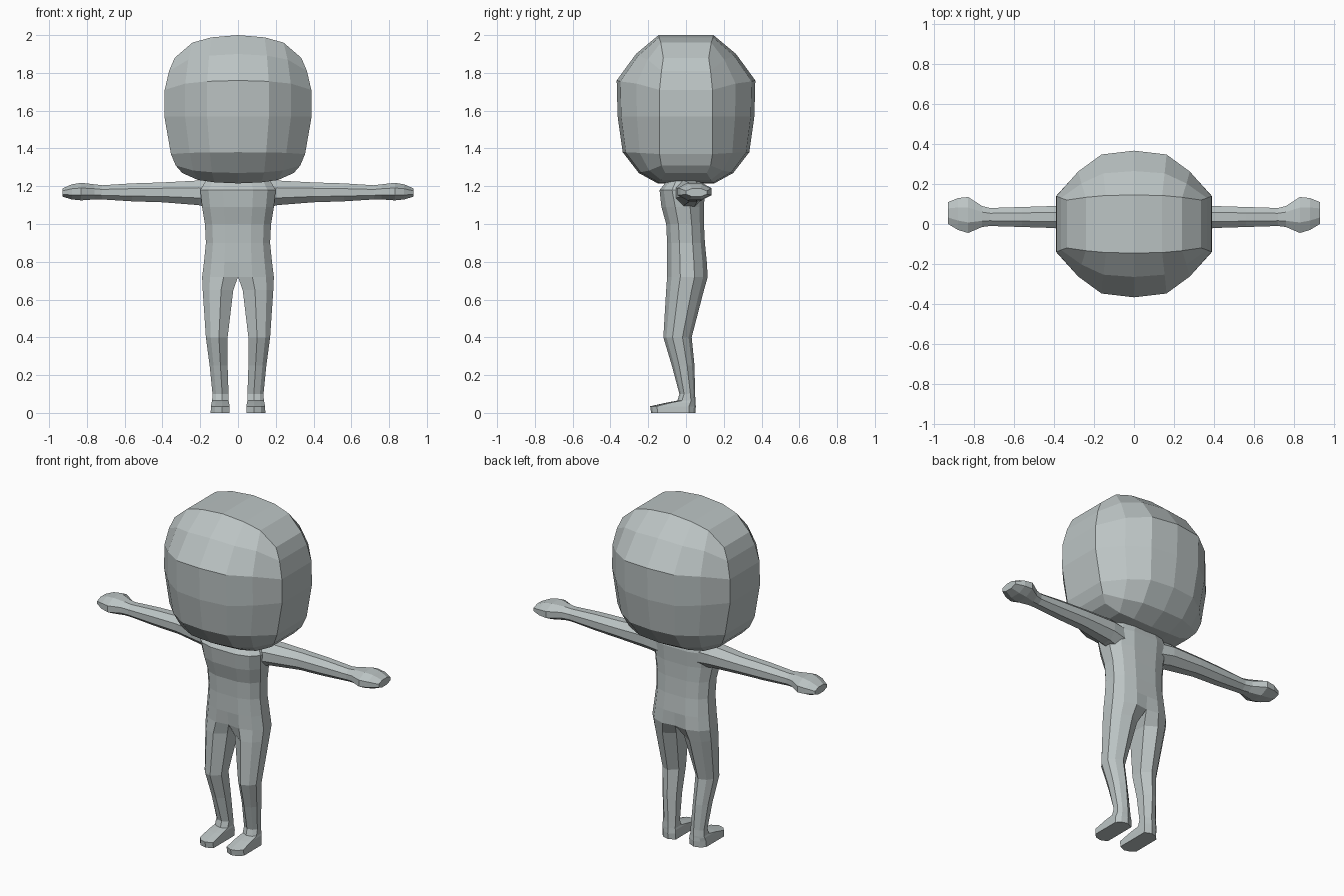
import bpy
import bmesh
import math

cube = bpy.data.objects.get("Cube")
if cube:
    bpy.data.objects.remove(cube, do_unlink=True)

clay = bpy.data.materials.new("pale grey")
clay.use_nodes = True
colour = (0.50, 0.55, 0.55, 1)
clay.diffuse_color = colour
clay.node_tree.nodes["Principled BSDF"].inputs["Base Color"].default_value = colour


def loft(name, rings, cap_start, cap_end):
    """Skin a list of closed rings, cap with strips of quads, mirror across x."""
    bm = bmesh.new()
    rows = [[bm.verts.new(p) for p in ring] for ring in rings]
    n = len(rows[0])
    for a, b in zip(rows, rows[1:]):
        for j in range(n):
            k = (j + 1) % n
            quad = (a[j], a[k], b[k], b[j])
            # The inner wall on the mirror plane is left open
            if any(v.co.x > 0.001 for v in quad):
                bm.faces.new(quad)
    for row, wanted in ((rows[0], cap_start), (rows[-1], cap_end)):
        if wanted:
            for j in range(n // 2 - 1):
                bm.faces.new((row[j], row[j + 1], row[n - 2 - j], row[n - 1 - j]))
    bmesh.ops.recalc_face_normals(bm, faces=bm.faces)
    # Make sure the open half shell faces outward
    mid = sum((v.co.x for v in bm.verts)) / len(bm.verts)
    outer = max(bm.faces, key=lambda f: f.calc_center_median().x)
    if outer.normal.x < 0 and outer.calc_center_median().x > mid:
        bmesh.ops.reverse_faces(bm, faces=bm.faces)
    mesh = bpy.data.meshes.new(name)
    bm.to_mesh(mesh)
    bm.free()
    mesh.materials.append(clay)
    obj = bpy.data.objects.new(name, mesh)
    bpy.context.collection.objects.link(obj)
    mirror = obj.modifiers.new("mirror", "MIRROR")
    mirror.use_clip = True
    mirror.merge_threshold = 0.002
    return obj


def mix(a, b, t):
    return a + (b - a) * t


# Head: side profile (y, z) at the middle, and (x, y, z) at the flat cheek
middle = [(.145, 2.0), (.265, 1.9), (.367, 1.76), (.362, 1.57),
          (.335, 1.38), (.25, 1.27), (.15, 1.215)]
cheek = [(.335, .12, 1.88), (.365, .13, 1.81), (.388, .14, 1.71), (.39, .14, 1.57),
         (.355, .14, 1.37), (.33, .13, 1.31), (.295, .11, 1.27)]
columns = [(0, 0, 0), (.42, .085, .1), (.72, .46, .33), (1, 1, 1)]
head_rings = []
for tx, ty, tz in columns:
    half = [(c[0] * tx, mix(m[0], c[1], ty), mix(m[1], c[2], tz))
            for m, c in zip(middle, cheek)]
    head_rings.append([(x, -y, z) for x, y, z in half]
                      + [(x, y, z) for x, y, z in reversed(half)])
loft("head", head_rings, False, True)

# Half body and leg: z, inner x, outer x, front y, back y, inner flatness, boxiness
body = [
    (1.23, 0, .17, -.10, .09, 1, .3),
    (1.18, 0, .20, -.14, .10, 1, .2),
    (1.09, 0, .19, -.13, .095, 1, 0),
    (1.00, 0, .175, -.105, .095, 1, 0),
    (.90, 0, .17, -.10, .10, 1, 0),
    (.80, 0, .18, -.10, .11, 1, 0),
    (.72, 0, .19, -.10, .115, .9, 0),
    (.65, .025, .187, -.105, .095, .6, 0),
    (.40, .055, .17, -.12, .03, .45, 0),
    (.25, .055, .15, -.075, .045, .45, 0),
    (.10, .05, .135, -.035, .048, .5, .1),
    (.065, .05, .137, -.045, .05, .6, .3),
    (.055, .047, .14, -.10, .05, .75, .6),
    (.035, .045, .143, -.19, .052, .85, .7),
    (0, .045, .145, -.185, .05, .85, .7),
]
body_rings = []
for z, x0, x1, y0, y1, flat, box in body:
    section = [(0, flat), (.4, 1), (.78, mix(.78, .97, box)), (1, mix(.35, .85, box))]
    yc, h = (y0 + y1) / 2, (y1 - y0) / 2
    front = [(mix(x0, x1, u), yc - v * h, z) for u, v in section]
    back = [(mix(x0, x1, u), yc + v * h, z) for u, v in reversed(section)]
    body_rings.append(front + back)
loft("body_and_legs", body_rings, True, True)

# Arm and hand: x, front y, back y, bottom z, top z
arm = [
    (.12, -.07, .08, 1.08, 1.23),
    (.21, -.05, .09, 1.10, 1.23),
    (.40, -.02, .09, 1.115, 1.22),
    (.56, -.015, .085, 1.12, 1.215),
    (.72, -.01, .08, 1.13, 1.205),
    (.76, -.015, .09, 1.13, 1.21),
    (.83, -.045, .135, 1.125, 1.218),
    (.88, -.03, .13, 1.13, 1.21),
    (.93, 0, .11, 1.145, 1.188),
]
arm_rings = []
for x, y0, y1, z0, z1 in arm:
    ring = []
    for i in range(8):
        a = math.tau * (i + .5) / 8
        k = 1 / math.cos(math.pi / 8)
        ring.append((x, mix(y0, y1, .5 + .5 * k * math.cos(a)),
                     mix(z0, z1, .5 + .5 * k * math.sin(a))))
    arm_rings.append(ring)
loft("arms", arm_rings, True, True)
